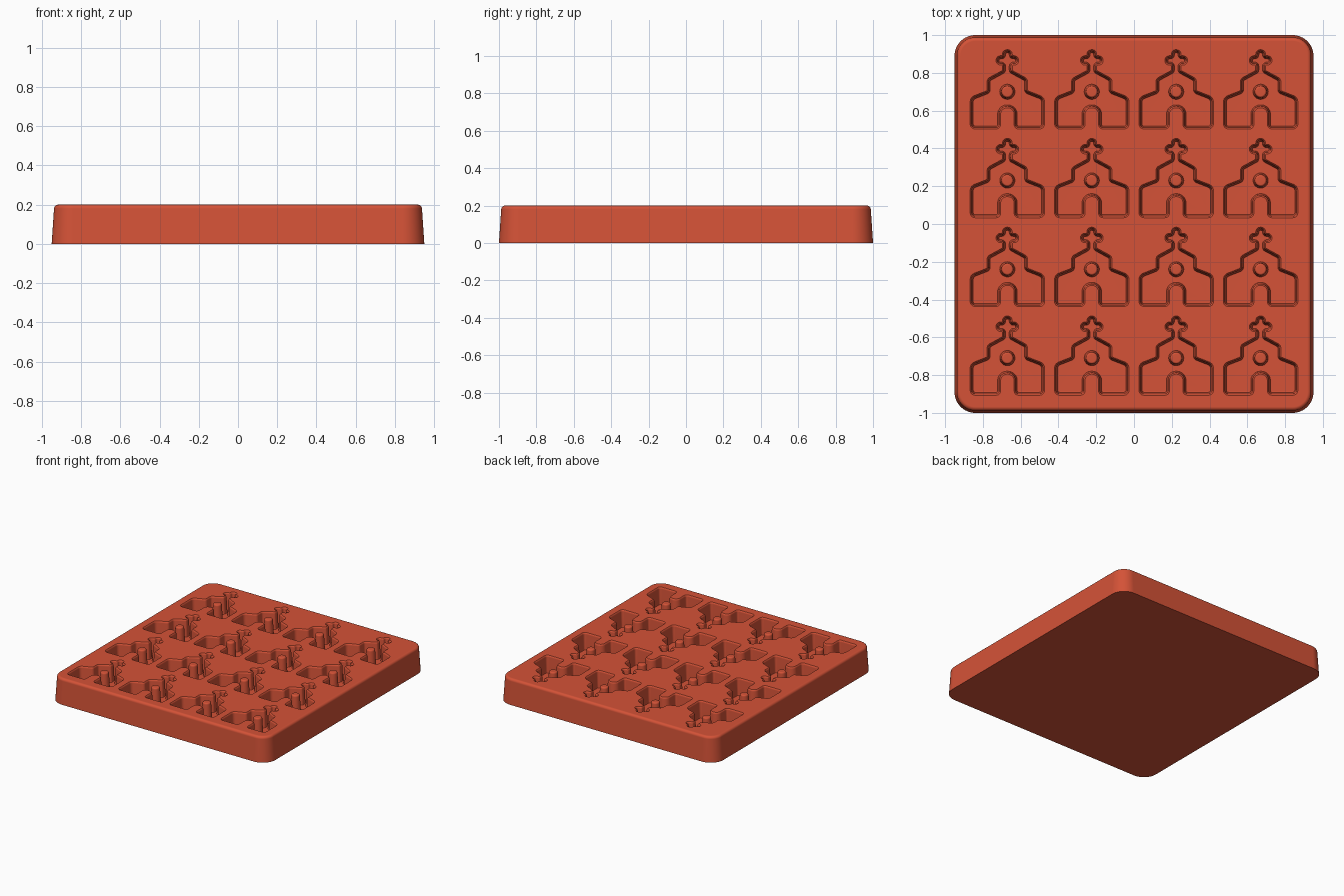
import bpy, bmesh, math
from mathutils import Vector, Matrix

if "Cube" in bpy.data.objects:
    bpy.data.objects.remove(bpy.data.objects["Cube"])

TOP, FLOOR = 0.2, 0.065

silicone = bpy.data.materials.new("terracotta red")
silicone.use_nodes = True
colour = (0.66, 0.085, 0.038, 1)
silicone.diffuse_color = colour
shader = silicone.node_tree.nodes["Principled BSDF"]
shader.inputs["Base Color"].default_value = colour
shader.inputs["Roughness"].default_value = 0.6


def rounded(corners, steps):
    """Round every (x, y, radius) corner of a counter-clockwise polygon."""
    out = []
    for i, (x, y, r) in enumerate(corners):
        p = Vector((x, y))
        d1 = (p - Vector(corners[i - 1][:2])).normalized()
        d2 = (Vector(corners[(i + 1) % len(corners)][:2]) - p).normalized()
        turn = math.atan2(d1.x * d2.y - d1.y * d2.x, d1.dot(d2))
        start = p - d1 * r * math.tan(abs(turn) / 2)
        centre = start + Vector((-d1.y, d1.x)) * math.copysign(r, turn)
        for k in range(steps + 1):
            out.append(centre + Matrix.Rotation(turn * k / steps, 2) @ (start - centre))
    return out


def inset(points, dist):
    """Move a closed outline inward by a constant distance."""
    out = []
    for i, p in enumerate(points):
        a = (p - points[i - 1]).normalized()
        b = (points[(i + 1) % len(points)] - p).normalized()
        n1, n2 = Vector((-a.y, a.x)), Vector((-b.y, b.x))
        out.append(p + (n1 + n2) * dist / (1 + n1.dot(n2)))
    return out


def loft(bm, outline, profile, dx=0, dy=0):
    """Closed solid through inset copies of the outline; profile is (z, inset)."""
    rings = [[bm.verts.new((p.x + dx, p.y + dy, z)) for p in inset(outline, d)]
             for z, d in profile]
    n = len(outline)
    for lo, hi in zip(rings, rings[1:]):
        for i in range(n):
            j = (i + 1) % n
            bm.faces.new((lo[i], lo[j], hi[j], hi[i]))
    bm.faces.new(rings[0][::-1])
    bm.faces.new(rings[-1])


def finish(name, bm):
    bmesh.ops.recalc_face_normals(bm, faces=bm.faces)
    mesh = bpy.data.meshes.new(name)
    bm.to_mesh(mesh)
    bm.free()
    mesh.materials.append(silicone)
    ob = bpy.data.objects.new(name, mesh)
    bpy.context.collection.objects.link(ob)
    return ob


def smooth(ob):
    bpy.ops.object.select_all(action='DESELECT')
    ob.select_set(True)
    bpy.context.view_layer.objects.active = ob
    bpy.ops.object.shade_smooth_by_angle(angle=math.radians(35))
    ob.modifiers.new("weighted normals", 'WEIGHTED_NORMAL').keep_sharp = True


# Tray slab with drafted sides and a rounded rim
rect = [(-0.95, -1, 0.11), (0.95, -1, 0.11), (0.95, 1, 0.11), (-0.95, 1, 0.11)]
rim = [(TOP - 0.02 + 0.02 * math.sin(a), 0.012 + 0.02 * (1 - math.cos(a)))
       for a in (math.radians(d) for d in range(0, 91, 18))]
bm = bmesh.new()
loft(bm, rounded(rect, 12), [(0, 0)] + rim)
tray = finish("mould_tray", bm)

# Chapel outline, right half: doorway, wall, shoulder, gable, cross
half = [(0.036, 0.612, 0.034), (0.036, 0.5, 0.023), (0.197, 0.5, 0.026),
        (0.197, 0.668, 0.035), (0.107, 0.703, 0.01), (0.107, 0.766, 0.026),
        (0.026, 0.81, 0.005), (0.026, 0.838, 0.005), (0.06, 0.838, 0.024),
        (0.06, 0.888, 0.024), (0.026, 0.888, 0.005), (0.026, 0.92, 0.024)]
chapel = rounded(half + [(-x, y, r) for x, y, r in reversed(half)], 5)

# Cavity section from the floor fillet up to the softened lip
cavity = [(FLOOR, 0.021), (FLOOR + 0.003, 0.016), (FLOOR + 0.01, 0.0135),
          (TOP - 0.012, 0.008), (TOP - 0.004, 0.004), (TOP, 0), (TOP + 0.02, 0)]
# Round window pillar standing in each cavity
circle = [Vector((0.042 * math.cos(a), 0.042 * math.sin(a)))
          for a in (math.tau * k / 24 for k in range(24))]
pillar = [(FLOOR - 0.01, 0), (FLOOR + 0.008, 0.003), (TOP - 0.012, 0.01),
          (TOP - 0.004, 0.014), (TOP, 0.02)]

cut, posts = bmesh.new(), bmesh.new()
for col in range(4):
    for row in range(4):
        dx, dy = (col - 1.5) * 0.447, -0.47 * row
        loft(cut, chapel, cavity, dx, dy + 0.003)
        loft(posts, circle, pillar, dx, dy + 0.7)
cutter = finish("cavity_cutter", cut)
cutter.hide_render = True
window_posts = finish("window_pillars", posts)

# Press the cavities into the tray
mod = tray.modifiers.new("cavities", 'BOOLEAN')
mod.operation, mod.solver, mod.object = 'DIFFERENCE', 'EXACT', cutter
bpy.context.view_layer.objects.active = tray
bpy.ops.object.modifier_apply(modifier=mod.name)
bpy.data.objects.remove(cutter)

smooth(tray)
smooth(window_posts)
